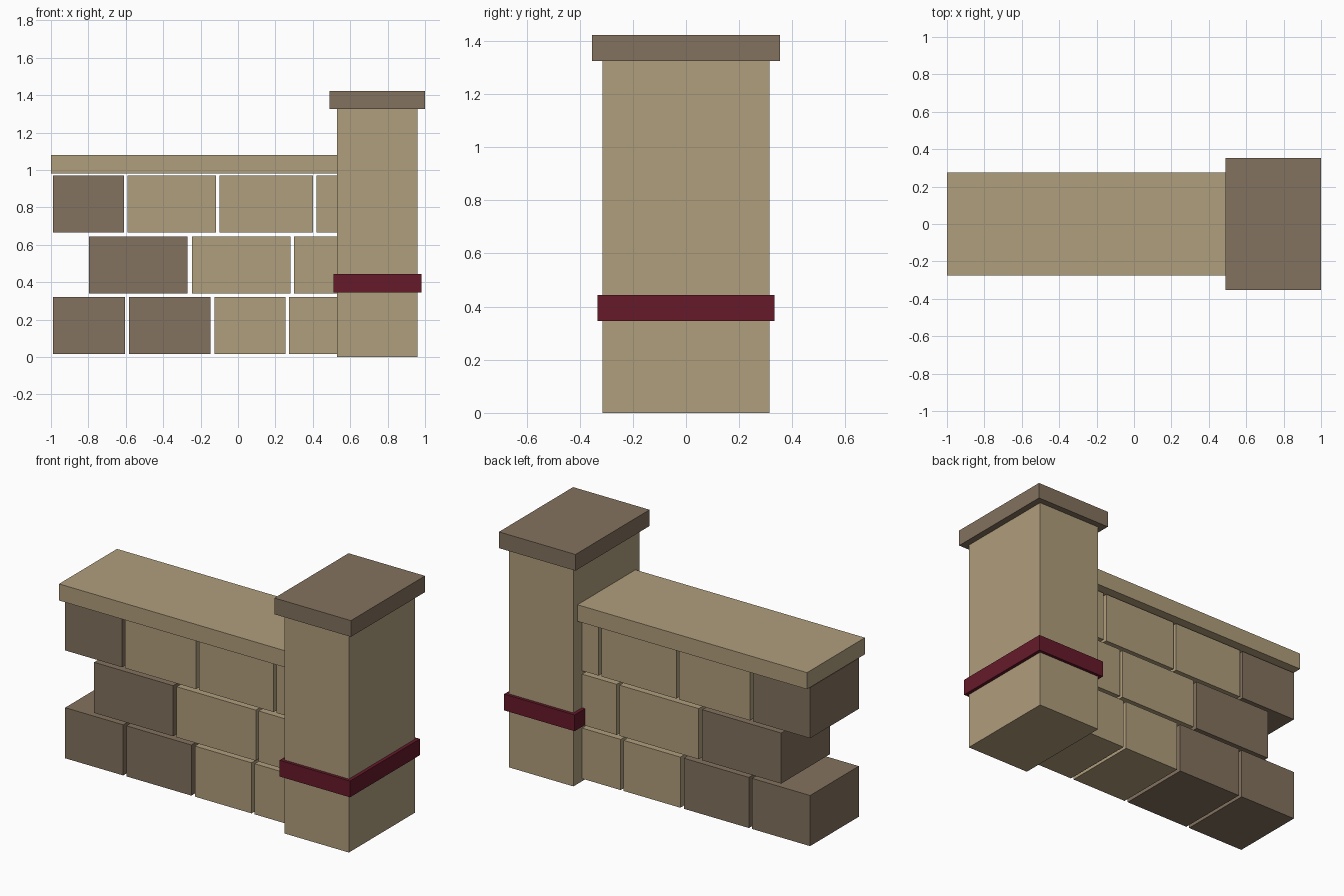
import bpy, bmesh
from mathutils import Vector

if "Cube" in bpy.data.objects:
    bpy.data.objects.remove(bpy.data.objects["Cube"])


def material(name, rgb):
    m = bpy.data.materials.new(name)
    m.diffuse_color = (*rgb, 1)
    m.use_nodes = True
    m.node_tree.nodes["Principled BSDF"].inputs["Base Color"].default_value = m.diffuse_color
    return m


SAND = material("sandstone", (0.434, 0.342, 0.202))
DARK = material("dark_stone", (0.227, 0.168, 0.112))
RED = material("red_band", (0.133, 0.010, 0.023))


def block(name, x0, x1, half_depth, z0, z1, mat):
    """Flat-faced box centred on y = 0."""
    bm = bmesh.new()
    bmesh.ops.create_cube(bm, size=1)
    bmesh.ops.scale(bm, vec=Vector((x1 - x0, 2 * half_depth, z1 - z0)), verts=bm.verts)
    mesh = bpy.data.meshes.new(name)
    bm.to_mesh(mesh)
    bm.free()
    mesh.materials.append(mat)
    ob = bpy.data.objects.new(name, mesh)
    ob.location = ((x0 + x1) / 2, 0, (z0 + z1) / 2)
    bpy.context.collection.objects.link(ob)
    return ob


# Pillar with its band and cap
block("pillar", 0.53, 0.96, 0.315, 0, 1.325, SAND)
block("pillar_band", 0.51, 0.98, 0.333, 0.345, 0.443, RED)
block("pillar_cap", 0.49, 1.0, 0.353, 1.325, 1.423, DARK)

# Coping slab along the wall top, running into the pillar
block("wall_coping", -1.0, 0.55, 0.276, 0.98, 1.08, SAND)

# Courses of stones (start, end), with open joints; the first few are dark
courses = [
    (1 + 1, [(-0.99, -0.603), (-0.582, -0.148), (-0.125, 0.253), (0.273, 0.65)]),
    (1, [(-0.797, -0.27), (-0.247, 0.281), (0.30, 0.70)]),
    (1, [(-0.99, -0.61), (-0.59, -0.117), (-0.098, 0.40), (0.42, 0.70)]),
]
for row, (dark_count, stones) in enumerate(courses):
    z = 0.015 + 0.325 * row
    for i, (x0, x1) in enumerate(stones):
        block(f"wall_stone_{row + 1}_{i + 1}", x0, x1, 0.232, z, z + 0.305,
              DARK if i < dark_count else SAND)
